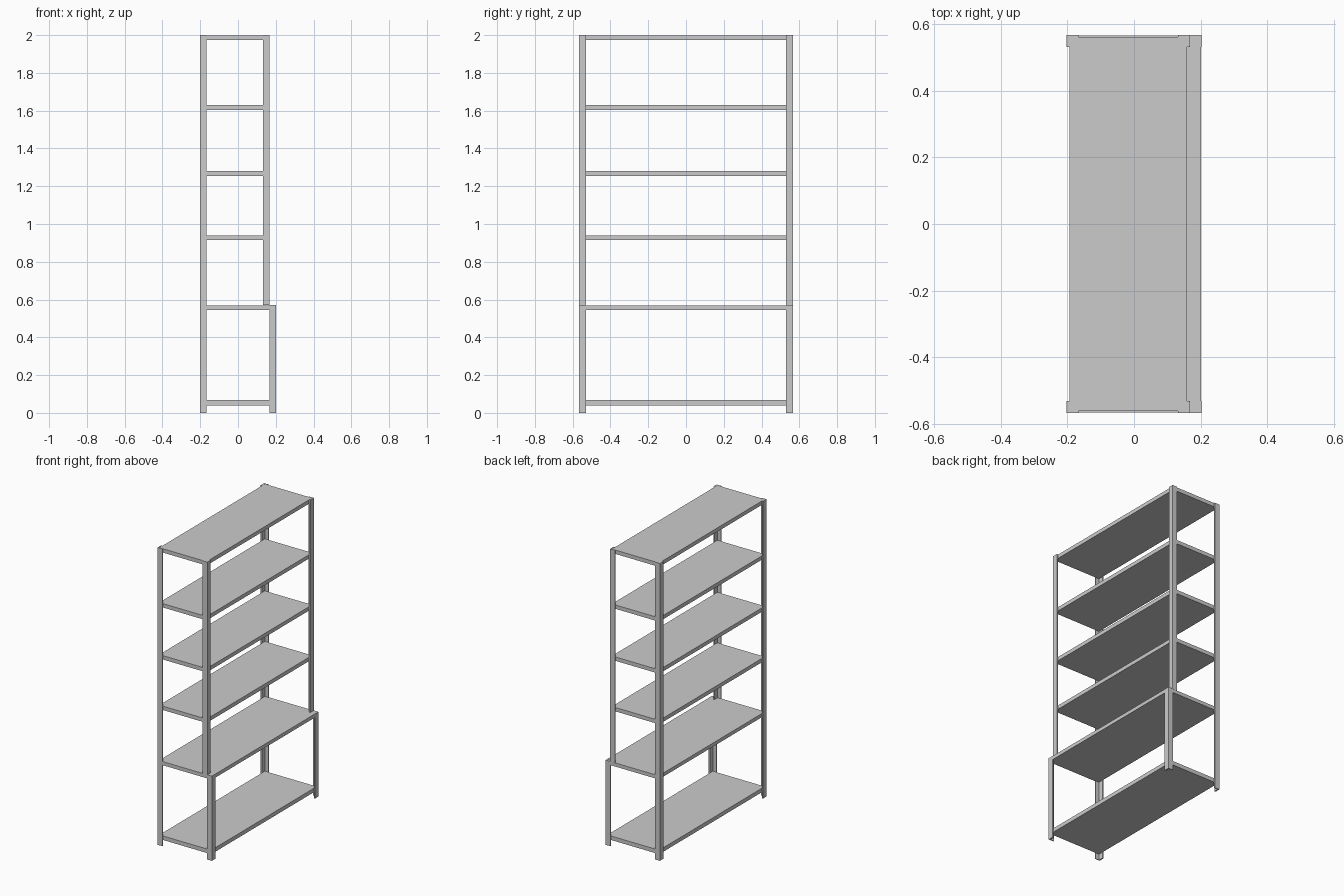
import bpy, bmesh

if "Cube" in bpy.data.objects:
    bpy.data.objects.remove(bpy.data.objects["Cube"])

X, Y = 0.202, 0.566      # outer half sizes
W = 0.036                # angle-post flange width
TX, TY = 0.009, 0.005    # flange thicknesses


def prism(name, profile, z0, z1):
    """Extrude a closed xy profile from z0 to z1."""
    bm = bmesh.new()
    face = bm.faces.new([bm.verts.new((x, y, z0)) for x, y in profile])
    ext = bmesh.ops.extrude_face_region(bm, geom=[face])
    top = [v for v in ext["geom"] if isinstance(v, bmesh.types.BMVert)]
    bmesh.ops.translate(bm, vec=(0, 0, z1 - z0), verts=top)
    bmesh.ops.recalc_face_normals(bm, faces=bm.faces)
    mesh = bpy.data.meshes.new(name)
    bm.to_mesh(mesh)
    bm.free()
    obj = bpy.data.objects.new(name, mesh)
    bpy.context.collection.objects.link(obj)
    return obj


def post(name, x, y, sx, sy, z0, z1):
    """L-shaped post with its outer corner at (x, y), flanges towards sx, sy."""
    L = [(0, 0), (W, 0), (W, TY), (TX, TY), (TX, W), (0, W)]
    prism(name, [(x + sx * a, y + sy * b) for a, b in L], z0, z1)


def shelf(name, x0, x1, y, z0, z1):
    prism(name, [(x0, -y), (x1, -y), (x1, y), (x0, y)], z0, z1)


# Angle posts: tall on the left, stepped on the right
for end, s in (("front", -1), ("back", 1)):
    post(end + "_left_post", -X, s * Y, 1, -s, 0, 2.0)
    post(end + "_right_lower_post", X, s * Y, -1, -s, 0, 0.57)
    post(end + "_right_upper_post", 0.168, s * Y, -1, -s, 0.57, 2.0)

# Deep lower shelves
shelf("bottom_shelf", -X + TX, X - TX, Y - TY, 0.04, 0.067)
shelf("step_shelf", -X + TX, X - 0.0005, Y - 0.0005, 0.545, 0.5695)

# Narrow upper shelves
for i, z in enumerate((0.94, 1.28, 1.63, 1.999)):
    shelf(f"upper_shelf_{i + 1}", -X + TX, 0.168 - TX, Y - TY, z - 0.026, z)
